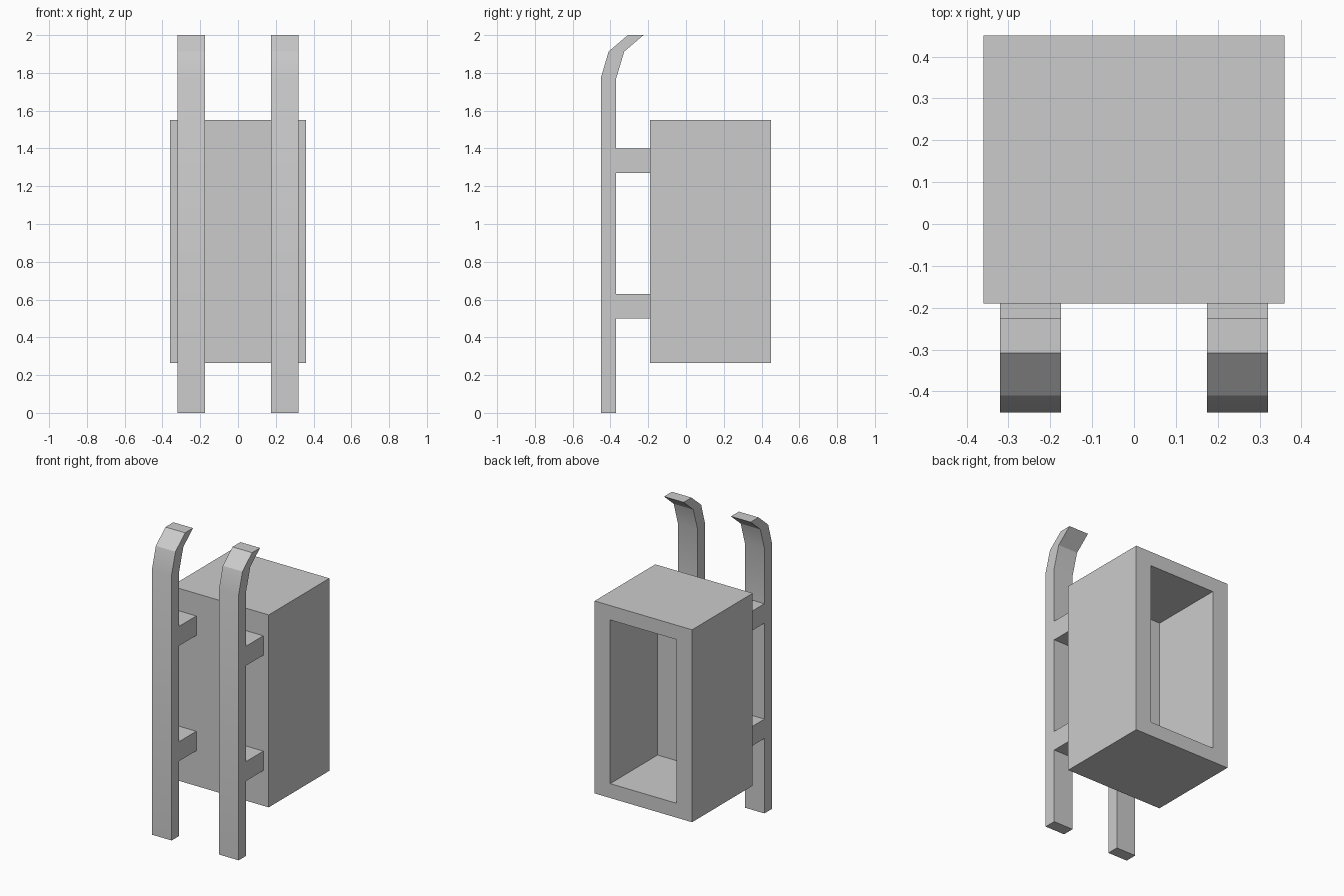
import bpy, bmesh, math

if "Cube" in bpy.data.objects:
    bpy.data.objects.remove(bpy.data.objects["Cube"], do_unlink=True)

GREY = (0.6, 0.6, 0.6, 1.0)
mat = bpy.data.materials.new("plain_grey")
mat.use_nodes = True
mat.diffuse_color = GREY
mat.node_tree.nodes["Principled BSDF"].inputs["Base Color"].default_value = GREY


def add_object(name, bm):
    bmesh.ops.recalc_face_normals(bm, faces=bm.faces)
    mesh = bpy.data.meshes.new(name)
    bm.to_mesh(mesh)
    bm.free()
    mesh.materials.append(mat)
    obj = bpy.data.objects.new(name, mesh)
    bpy.context.collection.objects.link(obj)
    return obj


# Box with a deep recess opening to the back
HALF_W, FRONT, BACK, LOW, HIGH = 0.36, -0.19, 0.45, 0.265, 1.55
SIDE_WALL, END_WALL, DEPTH = 0.115, 0.096, 0.50

bm = bmesh.new()
bmesh.ops.create_cube(bm, size=1)
for v in bm.verts:
    v.co.x = math.copysign(HALF_W, v.co.x)
    v.co.y = BACK if v.co.y > 0 else FRONT
    v.co.z = HIGH if v.co.z > 0 else LOW
back = max(bm.faces, key=lambda f: f.calc_center_median().y)
bmesh.ops.inset_region(bm, faces=[back], thickness=0.1)
for v in back.verts:
    v.co.x = math.copysign(HALF_W - SIDE_WALL, v.co.x)
    v.co.z = HIGH - END_WALL if v.co.z > (HIGH + LOW) / 2 else LOW + END_WALL
recess = bmesh.ops.extrude_discrete_faces(bm, faces=[back])["faces"][0]
for v in recess.verts:
    v.co.y -= DEPTH
add_object("open_box", bm)

# Rail profile (y, z): bent top and two brackets reaching the box
RAIL_BACK = -0.37
profile = [(-0.45, 0.0), (RAIL_BACK, 0.0)]
for low, high in ((0.50, 0.63), (1.27, 1.40)):
    profile += [(RAIL_BACK, low), (FRONT, low), (FRONT, high), (RAIL_BACK, high)]
profile += [(RAIL_BACK, 1.77), (-0.327, 1.913), (-0.225, 2.0),
            (-0.308, 2.0), (-0.41, 1.913), (-0.45, 1.775)]


def make_rail(name, x0, x1):
    bm = bmesh.new()
    face = bm.faces.new([bm.verts.new((x0, y, z)) for y, z in profile])
    ext = bmesh.ops.extrude_face_region(bm, geom=[face])["geom"]
    verts = [g for g in ext if isinstance(g, bmesh.types.BMVert)]
    bmesh.ops.translate(bm, verts=verts, vec=(x1 - x0, 0, 0))
    return add_object(name, bm)


rails = [make_rail("left_rail", 0.175, 0.32), make_rail("right_rail", -0.32, -0.175)]

# Soften the gentle lower bend, keep the other edges crisp
bpy.ops.object.select_all(action='DESELECT')
for rail in rails:
    rail.select_set(True)
bpy.context.view_layer.objects.active = rails[0]
bpy.ops.object.shade_smooth_by_angle(angle=math.radians(30))
